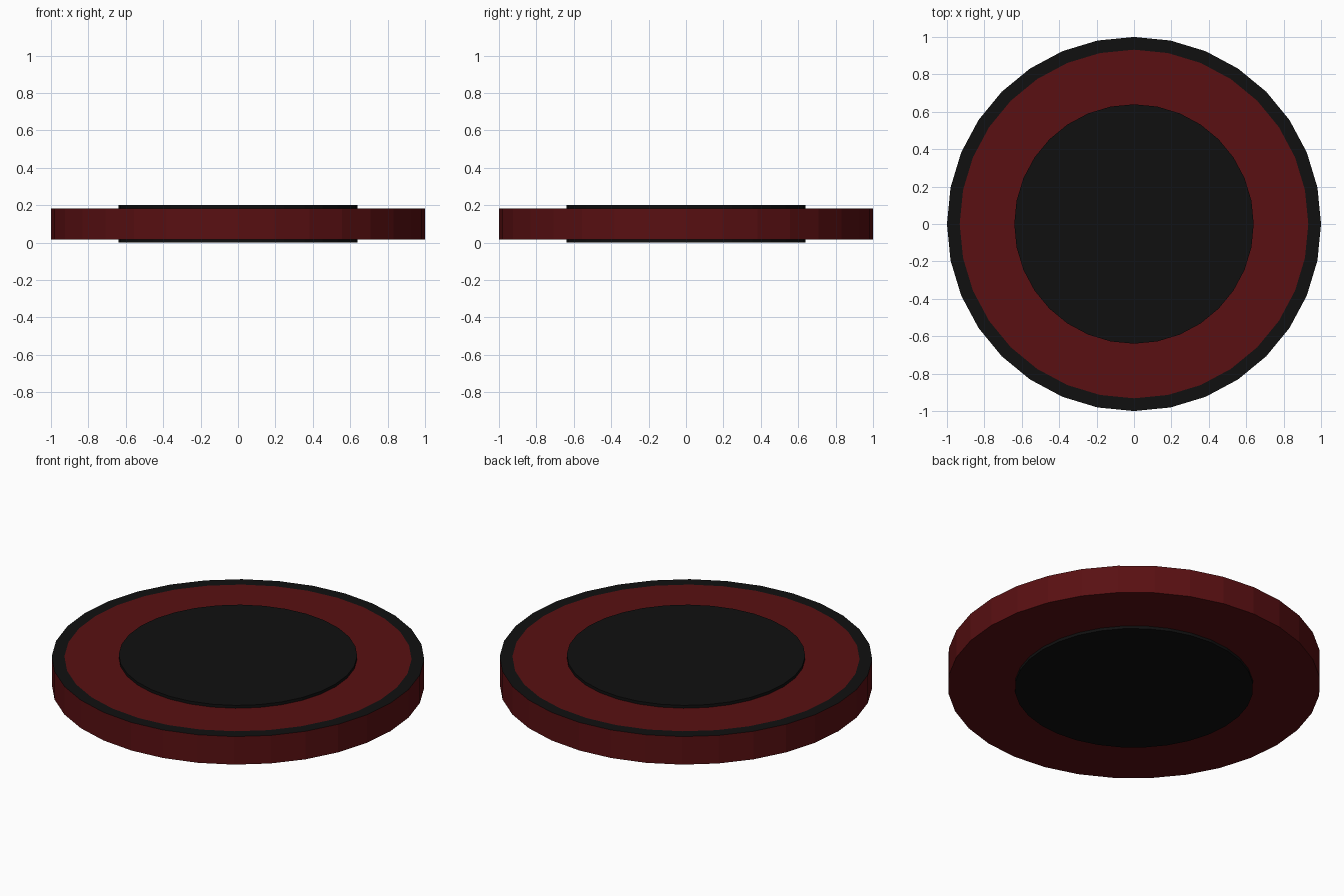
import bpy, bmesh
from math import cos, sin, pi

if "Cube" in bpy.data.objects:
    bpy.data.objects.remove(bpy.data.objects["Cube"])

SIDES = 32

def material(name, rgb):
    m = bpy.data.materials.new(name)
    m.diffuse_color = (*rgb, 1)
    m.use_nodes = True
    m.node_tree.nodes["Principled BSDF"].inputs["Base Color"].default_value = m.diffuse_color
    return m

red = material("dark_red", (0.10, 0.005, 0.006))
black = material("black", (0.005, 0.005, 0.005))

def lathe(name, profile, mats, band_mats):
    """Turn (radius, z) rings, bottom to top, into a capped low-poly solid."""
    bm = bmesh.new()
    rings = [[bm.verts.new((r * cos(2 * pi * i / SIDES), r * sin(2 * pi * i / SIDES), z))
              for i in range(SIDES)] for r, z in profile]
    bm.faces.new(rings[0][::-1]).material_index = band_mats[0]
    for a, b, mi in zip(rings, rings[1:], band_mats[1:]):
        for i in range(SIDES):
            j = (i + 1) % SIDES
            bm.faces.new((a[i], a[j], b[j], b[i])).material_index = mi
    bm.faces.new(rings[-1]).material_index = band_mats[-1]
    me = bpy.data.meshes.new(name)
    bm.to_mesh(me)
    bm.free()
    for m in mats:
        me.materials.append(m)
    ob = bpy.data.objects.new(name, me)
    bpy.context.collection.objects.link(ob)
    return ob

# Main body: red underside, wall and top, with a black band around the top edge
lathe("disc_body", [(1, 0.017), (1, 0.183), (0.932, 0.183)],
      [red, black], [0, 0, 1, 0])

# Thin raised pads in the middle of both faces
lathe("top_pad", [(0.64, 0.18), (0.64, 0.2)], [black], [0, 0, 0])
lathe("bottom_pad", [(0.64, 0), (0.64, 0.02)], [black], [0, 0, 0])
